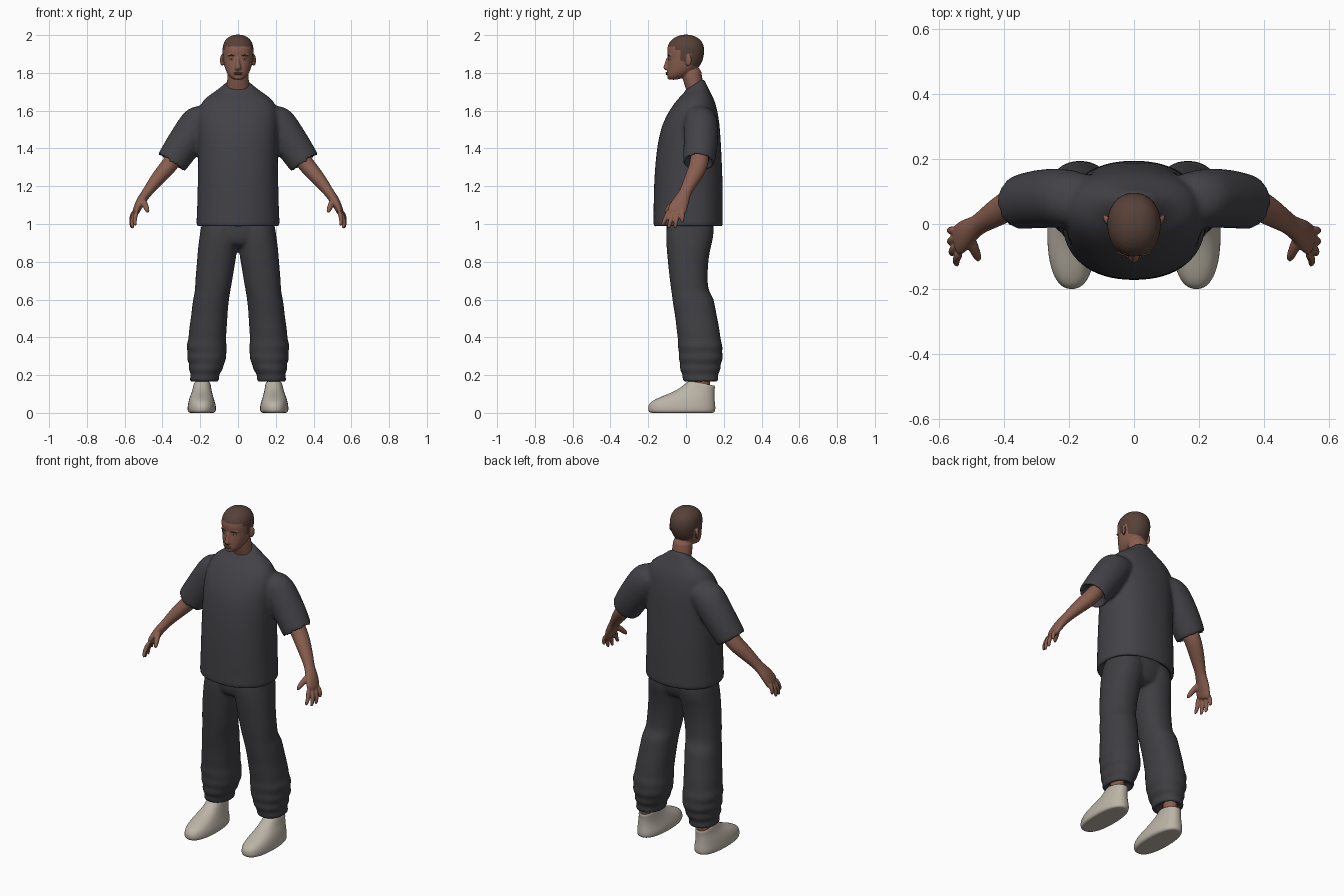
import bpy, bmesh, math
from mathutils import Vector, Matrix


def material(name, rgb):
    m = bpy.data.materials.new(name)
    m.diffuse_color = (*rgb, 1)
    return m


SKIN = material("skin", (0.25, 0.112, 0.077))
HAIR = material("hair_brown", (0.095, 0.052, 0.04))
LIP = material("lip_brown", (0.17, 0.07, 0.055))
EYE = material("eye_white", (0.45, 0.4, 0.37))
IRIS = material("iris_dark", (0.03, 0.02, 0.015))
SHIRT = material("shirt_charcoal", (0.055, 0.055, 0.063))
PANTS = material("trouser_charcoal", (0.049, 0.049, 0.055))
SHOE = material("shoe_beige", (0.5, 0.455, 0.385))


def loft(bm, rings, s=1, power=2.0, n=24):
    """Skin rings given as (centre, u, v); s = -1 mirrors in x."""
    def se(t):
        return math.copysign(abs(t) ** (2 / power), t)
    loops = []
    for c, u, v in rings:
        loop = []
        for i in range(n):
            a = 2 * math.pi * i / n
            p = c + u * se(math.cos(a)) + v * se(math.sin(a))
            loop.append(bm.verts.new((p.x * s, p.y, p.z)))
        loops.append(loop)
    for a, b in zip(loops, loops[1:]):
        for i in range(n):
            j = (i + 1) % n
            bm.faces.new((a[i], a[j], b[j], b[i]))
    bm.faces.new(loops[0][::-1])
    bm.faces.new(loops[-1])


def stack(bm, keys, s=1, power=2.0):
    """Horizontal slices: z, x0, x1, y0, y1, optional rise to the back."""
    rings = []
    for z, x0, x1, y0, y1, *tilt in keys:
        rings.append((Vector(((x0 + x1) / 2, (y0 + y1) / 2, z)),
                      Vector(((x1 - x0) / 2, 0, 0)),
                      Vector((0, (y1 - y0) / 2, tilt[0] if tilt else 0))))
    loft(bm, rings, s, power)


def tube(bm, keys, s=1, axis=None, n=24):
    """Slices across a path: x, y, z, radius, radius towards y."""
    pts = [Vector(k[:3]) for k in keys]
    rings = []
    for i, k in enumerate(keys):
        t = Vector(axis) if axis else pts[min(i + 1, len(pts) - 1)] - pts[max(i - 1, 0)]
        t.normalize()
        v = (Vector((0, 1, 0)) - t * t.y).normalized()
        rings.append((pts[i], v.cross(t) * k[3], v * k[4]))
    loft(bm, rings, s, n=n)


def blob(bm, centre, radii, turn=0, s=1):
    m = (Matrix.Translation((centre[0] * s, centre[1], centre[2]))
         @ Matrix.Rotation(turn * s, 4, 'Z') @ Matrix.Diagonal((*radii, 1)))
    bmesh.ops.create_uvsphere(bm, u_segments=20, v_segments=12, radius=1, matrix=m)


def finish(name, bm, mat, voxel=0, smooth=0, subsurf=2):
    bmesh.ops.recalc_face_normals(bm, faces=bm.faces[:])
    for f in bm.faces:
        f.smooth = True
    me = bpy.data.meshes.new(name)
    bm.to_mesh(me)
    bm.free()
    me.materials.append(mat)
    ob = bpy.data.objects.new(name, me)
    bpy.context.scene.collection.objects.link(ob)
    if subsurf:
        sub = ob.modifiers.new("round", 'SUBSURF')
        sub.levels = sub.render_levels = subsurf
    if voxel:
        r = ob.modifiers.new("merge", 'REMESH')
        r.mode = 'VOXEL'
        r.voxel_size = voxel
        r.use_smooth_shade = True
        sm = ob.modifiers.new("soften", 'SMOOTH')
        sm.factor, sm.iterations = 0.5, smooth
    return ob


# Loose T-shirt: body and wide sleeves merged
bm = bmesh.new()
body = [(1.04, .175, -.12, .14, 0), (.99, .205, -.155, .18, 0), (.978, .217, -.168, .19, 0),
        (.995, .224, -.175, .197, 0), (1.03, .22, -.173, .196, 0), (1.2, .215, -.173, .197, 0),
        (1.4, .212, -.158, .188, 0), (1.53, .217, -.13, .18, 0), (1.62, .21, -.078, .164, 0),
        (1.67, .175, -.038, .145, 0), (1.705, .115, -.012, .118, .015),
        (1.735, .073, -.006, .099, .028), (1.745, .062, .002, .092, .03)]
stack(bm, [(z, -r, r, y0, y1, t) for z, r, y0, y1, t in body], power=2.25)
for s in (1, -1):
    tube(bm, [(.12, .07, 1.6, .065, .07), (.19, .078, 1.56, .1, .09), (.24, .08, 1.49, .097, .093),
              (.30, .077, 1.405, .092, .09), (.347, .068, 1.332, .086, .085),
              (.356, .066, 1.318, .083, .083), (.352, .067, 1.325, .07, .07),
              (.33, .07, 1.36, .06, .06)], s, axis=(.55, -.04, -.83))
finish("shirt", bm, SHIRT, 0.011, 4)

# Baggy trousers gathered above the shoes
bm = bmesh.new()
leg = [(.2, .13, .215, .03, .13), (.168, .12, .235, .005, .155), (.158, .105, .25, -.006, .168),
       (.18, .098, .258, -.022, .174), (.203, .102, .246, -.016, .166), (.23, .078, .266, -.037, .188),
       (.258, .076, .254, -.028, .18), (.285, .06, .276, -.042, .2), (.318, .062, .262, -.036, .19),
       (.35, .058, .278, -.046, .197), (.385, .064, .262, -.042, .184), (.43, .06, .262, -.05, .18),
       (.5, .056, .25, -.056, .167), (.56, .052, .244, -.067, .155), (.61, .046, .237, -.074, .147),
       (.645, .04, .228, -.078, .12), (.7, .03, .227, -.086, .114), (.8, .014, .218, -.097, .117),
       (.88, 0, .212, -.104, .132), (.95, -.01, .202, -.109, .152), (1.06, -.01, .185, -.09, .14)]
for s in (1, -1):
    stack(bm, leg, s, power=2.2)
stack(bm, [(.87, -.12, .12, -.08, .1), (.92, -.185, .185, -.107, .14),
           (1.0, -.195, .195, -.107, .15), (1.06, -.18, .18, -.09, .14)], power=2.2)
finish("trousers", bm, PANTS, 0.009, 2)

for s, side in ((1, "left"), (-1, "right")):
    # Forearm, palm, thumb and fingers merged
    bm = bmesh.new()
    tube(bm, [(.31, .075, 1.39, .045, .05), (.36, .07, 1.315, .045, .05), (.395, .052, 1.275, .042, .047),
              (.43, .03, 1.235, .037, .042), (.465, .008, 1.19, .03, .034), (.487, -.008, 1.16, .026, .032),
              (.512, -.024, 1.125, .026, .043), (.535, -.045, 1.08, .021, .051),
              (.545, -.056, 1.05, .016, .047)], s)
    fingers = [((.533, -.088, 1.075), (.55, -.11, 1.025), (.543, -.128, .988)),
               ((.541, -.066, 1.07), (.563, -.083, 1.015), (.557, -.095, .972)),
               ((.545, -.042, 1.07), (.568, -.053, 1.015), (.562, -.058, .976)),
               ((.543, -.018, 1.075), (.568, -.02, 1.035), (.564, -.02, 1.004))]
    for base, mid, tip in fingers:
        tube(bm, [(*base, .014, .014), (*mid, .0125, .0125), (*tip, .0095, .0095)], s, n=12)
    tube(bm, [(.512, -.03, 1.135, .02, .02), (.49, -.08, 1.1, .017, .017),
              (.475, -.115, 1.058, .011, .011)], s, n=12)
    finish(side + "_arm", bm, SKIN, 0.005, 2)

    # Ankle
    bm = bmesh.new()
    stack(bm, [(.08, .155, .225, .05, .13), (.15, .155, .225, .045, .125), (.24, .15, .23, .03, .13)], s)
    finish(side + "_ankle", bm, SKIN, subsurf=1)

    # Slip-on shoe with a rounded toe and an open collar
    bm = bmesh.new()
    stack(bm, [(0, .14, .245, -.17, .13), (0, .125, .26, -.193, .15), (.012, .115, .268, -.202, .157),
               (.036, .116, .267, -.202, .157), (.058, .122, .263, -.19, .154),
               (.08, .129, .257, -.148, .152), (.1, .135, .249, -.095, .151),
               (.122, .14, .241, -.045, .152), (.143, .143, .237, -.006, .154, -.01),
               (.158, .146, .233, .016, .153, -.014), (.158, .155, .225, .03, .145, -.012),
               (.12, .16, .22, .045, .135)], s, power=2.35)
    finish(side + "_shoe", bm, SHOE, subsurf=2)

# Head with neck, nose, mouth and ears merged
bm = bmesh.new()
skull = [(1.763, .02, -.086, -.05), (1.772, .036, -.097, -.02), (1.79, .054, -.101, .02),
         (1.815, .067, -.1, .058), (1.85, .076, -.1, .083), (1.882, .08, -.095, .094),
         (1.915, .084, -.103, .099), (1.95, .081, -.097, .094), (1.978, .067, -.077, .077),
         (1.996, .042, -.046, .046), (2.003, .015, -.015, .015)]
stack(bm, [(z, -r, r, y0, y1) for z, r, y0, y1 in skull], power=2.15)
stack(bm, [(1.66, -.06, .06, .01, .09), (1.72, -.06, .06, 0, .092), (1.77, -.057, .057, -.022, .087),
           (1.84, -.056, .056, -.03, .08)])
stack(bm, [(1.813, -.014, .014, -.108, -.07), (1.821, -.02, .02, -.119, -.07),
           (1.832, -.017, .017, -.121, -.07), (1.855, -.011, .011, -.111, -.07),
           (1.89, -.011, .011, -.102, -.07)])
blob(bm, (0, -.09, 1.797), (.026, .015, .011))
blob(bm, (0, -.086, 1.776), (.022, .014, .012))
for s in (1, -1):
    blob(bm, (.084, .012, 1.868), (.009, .019, .032), -.45, s)
    blob(bm, (.033, -.083, 1.893), (.024, .011, .007), .3, s)
head = finish("head", bm, SKIN, 0.004, 2, subsurf=1)
graph = bpy.context.evaluated_depsgraph_get()
mesh = bpy.data.meshes.new_from_object(head.evaluated_get(graph))
head.modifiers.clear()
head.data = mesh
mesh.materials.clear()
mesh.materials.append(SKIN)
mesh.materials.append(HAIR)


def hairline(y):
    """Height above which the scalp is covered: forehead, temple, sideburn, nape."""
    for limit, z in ((-.058, 1.94), (-.03, 1.92), (.002, 1.86), (.03, 1.9)):
        if y < limit:
            return z
    return 1.84 - .25 * (y - .03)


for p in mesh.polygons:
    c = p.center
    on_ear = abs(c.x) > .0855 and c.z < 1.9 and c.y < .035
    p.use_smooth = True
    p.material_index = int(c.z > hairline(c.y) and not on_ear)

# Eyes, brows and lips sitting on the face
for s, side in ((1, "left"), (-1, "right")):
    for part, centre, radii, turn, mat in (
            ("eye", (.034, -.086, 1.872), (.014, .006, .005), .35, EYE),
            ("iris", (.034, -.0895, 1.872), (.0048, .0035, .0045), .35, IRIS),
            ("eyebrow", (.035, -.0915, 1.893), (.019, .005, .0032), .32, HAIR)):
        bm = bmesh.new()
        blob(bm, centre, radii, turn, s)
        finish(side + "_" + part, bm, mat, subsurf=0)
bm = bmesh.new()
blob(bm, (0, -.1, 1.8005), (.023, .0075, .0042))
blob(bm, (0, -.1, 1.793), (.02, .0075, .0045))
finish("lips", bm, LIP, subsurf=0)
